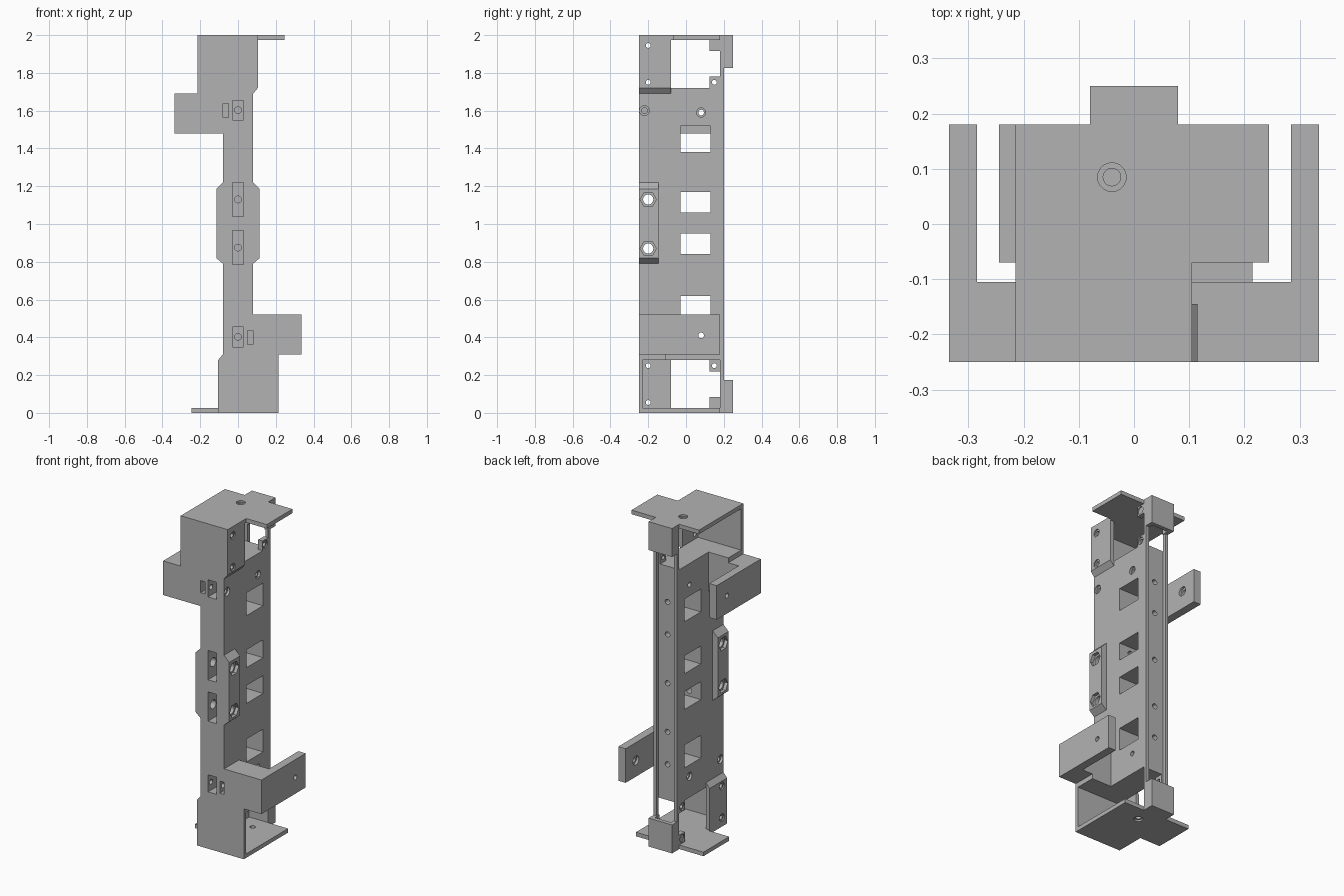
import bpy, bmesh, math
from mathutils import Matrix, Vector

if "Cube" in bpy.data.objects:
    bpy.data.objects.remove(bpy.data.objects["Cube"], do_unlink=True)

grey = bpy.data.materials.new("plain grey")
grey.use_nodes = True
grey.diffuse_color = (0.45, 0.45, 0.45, 1)
grey.node_tree.nodes["Principled BSDF"].inputs["Base Color"].default_value = (0.45, 0.45, 0.45, 1)

# Half turn about the y axis through mid height: swaps lower and upper ends
TURN = Matrix.Translation((0, 0, 2)) @ Matrix.Rotation(math.pi, 4, 'Y')


def finish(name, bm):
    bmesh.ops.recalc_face_normals(bm, faces=bm.faces[:])
    mesh = bpy.data.meshes.new(name)
    bm.to_mesh(mesh)
    bm.free()
    mesh.materials.append(grey)
    ob = bpy.data.objects.new(name, mesh)
    bpy.context.collection.objects.link(ob)
    return ob


def box(name, x, y, z):
    bm = bmesh.new()
    bmesh.ops.create_cube(bm, size=1)
    for v in bm.verts:
        v.co = Vector([(a + b) / 2 + c * (b - a) for (a, b), c in zip((x, y, z), v.co)])
    return finish(name, bm)


def prism(name, points, place, offset):
    """Extrude a flat outline; place maps a 2D point to 3D."""
    bm = bmesh.new()
    face = bm.faces.new([bm.verts.new(place(*p)) for p in points])
    new = bmesh.ops.extrude_face_region(bm, geom=[face])["geom"]
    bmesh.ops.translate(bm, vec=offset, verts=[g for g in new if isinstance(g, bmesh.types.BMVert)])
    return finish(name, bm)


def rod(axis, centre, radius, length, sides=20):
    bm = bmesh.new()
    bmesh.ops.create_cone(bm, cap_ends=True, segments=sides, radius1=radius, radius2=radius, depth=length)
    turn = Vector((0, 0, 1)).rotation_difference(Vector(axis)).to_matrix().to_4x4()
    bm.transform(Matrix.Translation(centre) @ turn)
    return finish("cutter", bm)


def cut(ob, *cutters):
    for c in cutters:
        mod = ob.modifiers.new("cut", 'BOOLEAN')
        mod.operation, mod.solver, mod.object = 'DIFFERENCE', 'EXACT', c
        bpy.context.view_layer.update()
        mesh = bpy.data.meshes.new_from_object(ob.evaluated_get(bpy.context.evaluated_depsgraph_get()))
        ob.modifiers.clear()
        ob.data = mesh
        bpy.data.objects.remove(c, do_unlink=True)


def turned(ob, name):
    copy = bpy.data.objects.new(name, ob.data.copy())
    copy.data.transform(TURN)
    bpy.context.collection.objects.link(copy)


X, Y, Z = (1, 0, 0), (0, 1, 0), (0, 0, 1)

# Central column with side windows
column = box("column", (-.08, .08), (-.25, .18), (.28, 1.72))
for z0, z1 in ((.48, .62), (.84, .95), (1.06, 1.17), (1.38, 1.52)):
    cut(column, box("cutter", (-.2, .2), (-.03, .13), (z0, z1)))

# Front pockets, each with a hole running back
for z0, z1 in ((.35, .455), (.785, .965), (1.04, 1.22), (1.55, 1.655)):
    cut(column, box("cutter", (-.029, .029), (-.3, -.16), (z0, z1)),
        rod(Y, (0, -.1, (z0 + z1) / 2), .018, .18))
for s in (-1, 1):
    cut(column, box("cutter", (s * .065 - .014, s * .065 + .014), (-.3, -.18), (1 - s * .6 - .037, 1 - s * .6 + .037)))
    # Screw holes from the sides
    cut(column, rod(X, (0, .08, 1 + s * .59), .015, .5),
        rod(X, (s * .08, .08, 1 + s * .59), .024, .03),
        rod(X, (s * .04, -.22, 1 + s * .6), .015, .2),
        rod(X, (s * .08, -.22, 1 + s * .6), .026, .03),
        rod(X, (0, -.2, 1 + s * .13), .027, .5))
# Row of small holes in the back channel
for z in (.5, .7, 1, 1.3, 1.5):
    cut(column, rod(Y, (0, .18, z), .016, .08))

# Rails, side pads with nut recesses
for s, side in ((1, "left"), (-1, "right")):
    box(side + "_back_rail", (s * .07 - .01, s * .07 + .01), (.18, .2), (.17, 1.83))
    pad = prism(side + "_nut_pad", [(.08, .79), (.115, .82), (.115, 1.185), (.08, 1.22)],
                lambda x, z: (s * x, -.25, z), (0, .105, 0))
    for z in (.87, 1.13):
        cut(pad, rod(X, (s * .1, -.2, z), .027, .2), rod(X, (s * .115, -.2, z), .043, .04, 6))

# End plate with a countersunk hole
plate = prism("bottom_plate", [(-.105, -.25), (.215, -.25), (.215, .18), (-.245, .18), (-.245, -.07), (-.105, -.07)],
              lambda x, y: (x, y, 0), (0, 0, .025))
cut(plate, rod(Z, (.04, .085, 0), .016, .2), rod(Z, (.04, .085, 0), .026, .02))

# Open end housing: front wall, inner roof and screw wall
wall = box("bottom_front_wall", (-.08, .215), (-.25, -.23), (.025, .28))
roof = box("bottom_housing_roof", (.08, .215), (-.25, -.105), (.28, .31))
screw_wall = prism("bottom_screw_wall", [(-.08, .025), (-.105, .025), (-.105, .28), (-.08, .31)],
                   lambda x, z: (x, -.25, z), (0, .17, 0))
tabs = []
for z in (.055, .25):
    cut(screw_wall, rod(X, (-.09, -.2, z), .013, .2), rod(X, (-.105, -.2, z), .023, .014))
    # Small screw tabs beside the back rail
    tab = box("bottom_screw_tab", (-.08, -.05), (.125, .18), (z - .03, z + .03))
    cut(tab, rod(X, (-.07, .15, z), .013, .2), rod(X, (-.08, .15, z), .023, .014))
    tabs.append(tab)

# Back end cap with a notch between the rails
cap = box("bottom_back_cap", (-.08, .08), (.18, .25), (0, .175))
cut(cap, box("cutter", (-.055, .055), (.17, .225), (.14, .3)))

# Side arm: block out from the column and a long plate
arm = prism("lower_side_arm", [(.08, -.25), (.335, -.25), (.335, .18), (.285, .18), (.285, -.105), (.08, -.105)],
            lambda x, y: (x, y, .31), (0, 0, .21))
cut(arm, rod(X, (.31, .08, .41), .015, .2), rod(X, (.285, .08, .41), .028, .03))

for ob in [plate, wall, roof, screw_wall, cap, arm] + tabs:
    turned(ob, ob.name.replace("bottom", "top").replace("lower", "upper"))
